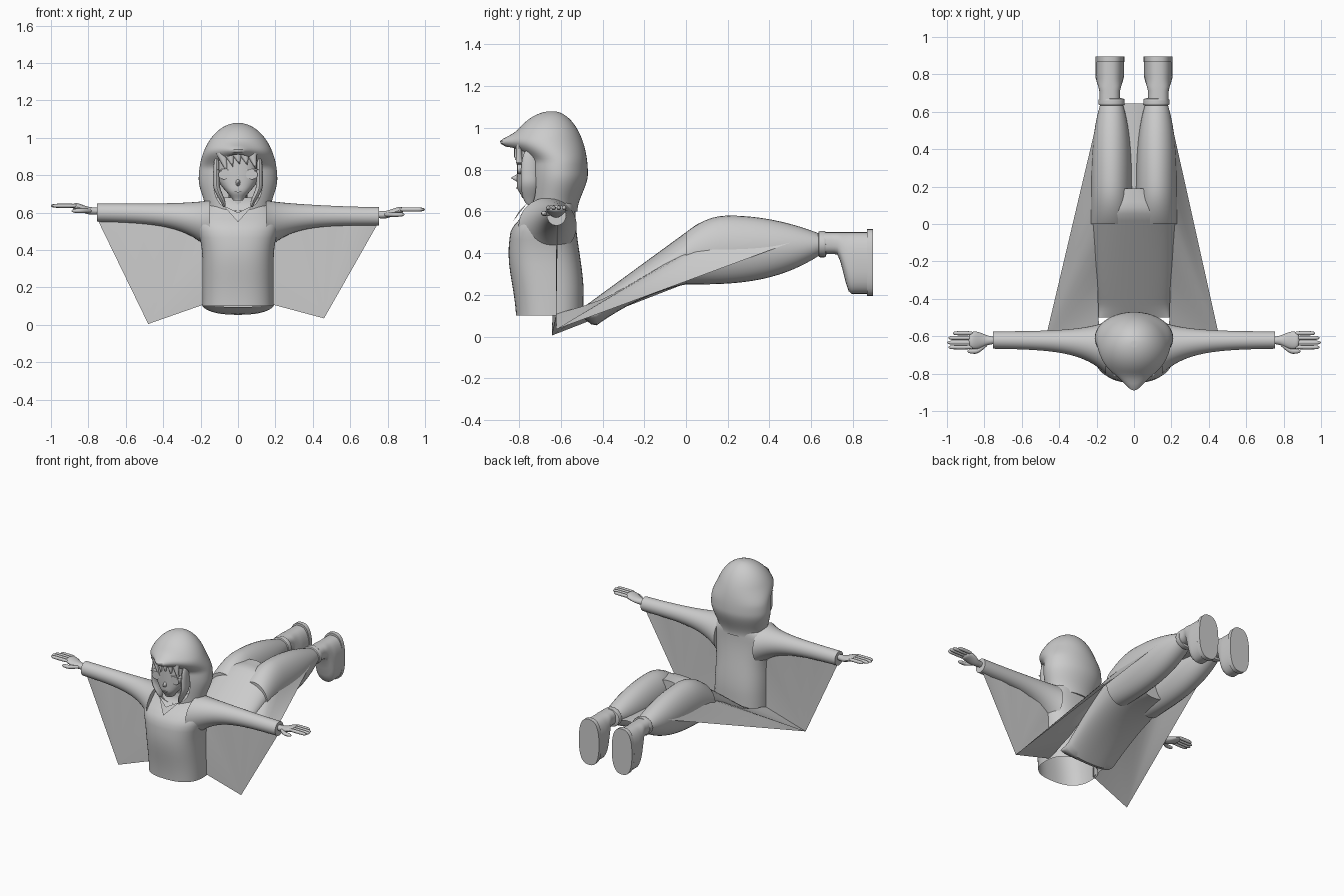
import bpy, bmesh, math
from mathutils import Vector

cube = bpy.data.objects.get("Cube")
if cube:
    bpy.data.objects.remove(cube)

grey = bpy.data.materials.new("plain_grey")
grey.use_nodes = True
grey.diffuse_color = (0.6, 0.6, 0.6, 1)
grey.node_tree.nodes["Principled BSDF"].inputs["Base Color"].default_value = grey.diffuse_color
parts = []


def ramp(value, low, high):
    """Smooth step from nought to one."""
    t = min(1, max(0, (value - low) / (high - low)))
    return t * t * (3 - 2 * t)


def bump(value, middle, width):
    return math.exp(-((value - middle) / width) ** 2)


def box(centre_a, half_a, centre_b, half_b):
    """Section limits from centres and half widths."""
    return centre_a - half_a, centre_a + half_a, centre_b - half_b, centre_b + half_b


def finish(name, bm):
    bmesh.ops.recalc_face_normals(bm, faces=bm.faces)
    mesh = bpy.data.meshes.new(name)
    bm.to_mesh(mesh)
    bm.free()
    mesh.materials.append(grey)
    obj = bpy.data.objects.new(name, mesh)
    bpy.context.collection.objects.link(obj)
    parts.append(obj)
    return obj


def loft(name, axis, start, end, section, sides=32, steps=24, power=2, pill=None,
         open_start=False, side=1, tweak=None):
    """Skin rounded sections along an axis; section(t) gives low and high limits on the other two axes."""
    bm = bmesh.new()
    rings = []
    first, second = [a for a in range(3) if a != axis]
    for step in range(steps + 1):
        u = -math.cos(math.pi * step / steps)
        t = start + (end - start) * (u + 1) / 2
        low_a, high_a, low_b, high_b = section(t)
        scale = max(0.08, math.sqrt(1 - abs(u) ** pill)) if pill else 1
        ring = []
        for k in range(sides):
            angle = math.tau * k / sides
            c, s = math.cos(angle), math.sin(angle)
            co = Vector()
            co[axis] = t
            co[first] = (low_a + high_a + (high_a - low_a) * scale * math.copysign(abs(c) ** (2 / power), c)) / 2
            co[second] = (low_b + high_b + (high_b - low_b) * scale * math.copysign(abs(s) ** (2 / power), s)) / 2
            co.x *= side
            if tweak:
                tweak(co)
            ring.append(bm.verts.new(co))
        rings.append(ring)
    for lower, upper in zip(rings, rings[1:]):
        for k in range(sides):
            following = (k + 1) % sides
            bm.faces.new((lower[k], lower[following], upper[following], upper[k]))
    bm.faces.new(rings[-1])
    if not open_start:
        bm.faces.new(rings[0])
    return finish(name, bm)


def fan(name, tip, edge):
    """Thin membrane stretched from one tip to a line of points."""
    bm = bmesh.new()
    hub = bm.verts.new(tip)
    verts = [bm.verts.new(point) for point in edge]
    for a, b in zip(verts, verts[1:]):
        bm.faces.new((hub, a, b))
    return finish(name, bm)


# Jacket body, open at the hem
def jacket_section(z):
    half = 0.19 + 0.03 * bump(z, 0.55, 0.1) - 0.07 * ramp(z, 0.6, 0.68)
    front = -0.81 - 0.04 * bump(z, 0.4, 0.2) + 0.09 * ramp(z, 0.5, 0.65)
    return -half, half, front, -0.49 - 0.04 * ramp(z, 0.2, 0.6)

loft("jacket", 2, 0.1, 0.68, jacket_section, sides=48, power=2.5, open_start=True)


# Hood with pointed brim, hollowed by a rounded opening
def hood_section(z):
    dome = math.sqrt(1 - (max(0, z - 0.78) / 0.3) ** 2)
    tuck = 1 - ramp(z, 0.6, 0.78)
    half = 0.21 * dome - 0.04 * tuck
    front = -0.64 - dome * (0.11 + 0.12 * ramp(z, 0.83, 0.95))
    return -half, half, front, -0.64 + 0.17 * dome - 0.05 * tuck

def pull_brim(co):
    if co.y < -0.68:
        co.y -= 0.06 * bump(co.x, 0, 0.06) * bump(co.z, 0.93, 0.035)

hood = loft("hood", 2, 0.6, 1.079, hood_section, sides=64, steps=60, tweak=pull_brim)
cutter = loft("hood_cutter", 1, -1, -0.6, lambda y: box(0, 0.13, 0.76, 0.15), sides=48, steps=2, power=2.3)
opening = hood.modifiers.new("opening", "BOOLEAN")
opening.operation, opening.object, opening.solver = "DIFFERENCE", cutter, "EXACT"
evaluated = hood.evaluated_get(bpy.context.evaluated_depsgraph_get())
hood.data = bpy.data.meshes.new_from_object(evaluated)
hood.modifiers.clear()
parts.remove(cutter)
bpy.data.objects.remove(cutter)


# Head, nose, mouth, neck and collar
def head_section(z):
    half = 0.015 + 0.1 * ramp(z, 0.63, 0.8)
    return -half, half, -0.785 - 0.025 * ramp(z, 0.66, 0.72), -0.72 + 0.13 * ramp(z, 0.66, 0.8)

loft("head", 2, 0.665, 0.94, head_section, power=2.5)
loft("nose", 1, -0.838, -0.8, lambda y: box(0, 0.4 * (y + 0.84), 0.76, 0.6 * (y + 0.84)), sides=12, steps=4)
loft("mouth", 1, -0.815, -0.79, lambda y: box(0, 0.018, 0.712, 0.003), sides=12, steps=2)
loft("neck", 2, 0.6, 0.7, lambda z: box(0, 0.05, -0.68, 0.05), sides=20, steps=2)
fan("collar", (0, -0.83, 0.55), [(0.02 * i, -0.8 + 0.01 * abs(i), 0.6 + 0.01 * abs(i)) for i in range(-4, 5)])

# Hair fringe: tapering locks
for i in range(5):
    x = 0.04 * (i - 2) - 0.01
    end = 0.86 - 6 * x * x
    loft("fringe_lock_%d" % i, 2, end, 0.92,
         lambda z: box(x + 0.3 * (0.92 - z), 0.03 * (z - end + 0.002) / (0.92 - end), -0.81 + 2 * x * x, 0.014),
         sides=12, steps=8)


# Sections shared by both sides
def sleeve_section(x):
    flare = math.exp(-x / 0.14)
    return -0.665 - 0.4 * flare, -0.575 + 0.15 * flare, 0.55 - 0.45 * flare, 0.645 + 0.06 * flare

def hand_section(x):
    return box(-0.622, 0.022 + 0.025 * ramp(x, 0.76, 0.85), 0.605 + 0.025 * ramp(x, 0.78, 0.88), 0.02)

def thumb_section(x):
    return box(-0.64 - 0.04 * ramp(x, 0.77, 0.85), 0.014, 0.606, 0.012)

def leg_section(y):
    half = 0.11 - 0.05 * (y / 0.64) ** 4
    bend = 2 if y < 0.2 else 0.45
    return 0.12 - half, 0.12 + half, 0.25 + 0.14 * (y / 0.64) ** 3, 0.58 - bend * (y - 0.2) ** 2

def boot_section(y):
    half = 0.055 + 0.022 * ramp(y, 0.7, 0.8)
    return 0.13 - half, 0.13 + half, 0.395 - 0.19 * ramp(y, 0.72, 0.79), 0.5

def side_hair_section(z):
    return box(0.075 + 0.04 * ramp(z, 0.63, 0.75), 0.018, -0.75, 0.04)


for side, word in ((1, "left"), (-1, "right")):
    droop = 0.016 if side > 0 else -0.004

    def hang(co):
        co.z -= droop * ramp(abs(co.x), 0.1, 0.8)

    def pair(name, *args, **options):
        loft(word + "_" + name, *args, side=side, **options)

    # Eyes and side hair
    pair("eye", 1, -0.808, -0.77, lambda y: box(0.073, 0.032, 0.803, 0.025), sides=20, steps=2)
    pair("eyelash", 1, -0.812, -0.77, lambda y: box(0.075, 0.037, 0.83, 0.005), sides=12, steps=2)
    pair("side_hair", 2, 0.63, 0.9, side_hair_section, sides=16, pill=3)

    # Sleeve flaring into the shoulder, then hand, fingers and thumb
    pair("sleeve", 0, 0.15, 0.755, sleeve_section, tweak=hang)
    pair("hand", 0, 0.74, 0.885, hand_section, sides=20, pill=8, tweak=hang)
    pair("thumb", 0, 0.78, 0.89, thumb_section, sides=12, steps=12, pill=4, tweak=hang)
    for i in range(4):
        y = -0.584 - 0.025 * i
        pair("finger_%d" % i, 0, 0.86, 1 - 0.008 * (i - 2) ** 2, lambda x: box(y, 0.011, 0.633, 0.011),
             sides=12, steps=12, pill=6, tweak=hang)

    # Trouser leg, ankle cuff, boot and sole
    pair("trouser_leg", 1, 0, 0.645, leg_section)
    pair("ankle_cuff", 1, 0.63, 0.675, lambda y: box(0.12, 0.07, 0.443, 0.063), steps=12, pill=8)
    pair("boot", 1, 0.66, 0.87, boot_section, power=2.5)
    pair("sole", 1, 0.866, 0.895, lambda y: box(0.128, 0.078, 0.355, 0.16), steps=2, power=2.6)

    # Membranes from the wing tip to the arm and waist, and to the leg
    tip = (0.46, -0.622, 0.035) if side > 0 else (-0.48, -0.643, 0.005)
    arm_edge = []
    for i in range(8):
        x = 0.75 - 0.08 * i
        arm_edge.append((side * x, -0.615 - 0.008 * (i % 2), sleeve_section(x)[2] + 0.01 - droop * x))
    arm_edge.append((side * 0.18, -0.62, 0.11))
    fan(word + "_arm_membrane", tip, arm_edge)
    leg_edge = [(side * 0.18, -0.62, 0.11)]
    for i in range(-5, 6):
        y = i / 10
        leg_edge.append((side * (0.19 + 0.02 * ramp(y, -0.5, 0.1)), y, 0.45 - 0.32 * ramp(-y, -0.2, 0.6)))
    fan(word + "_leg_membrane", tip, leg_edge)


# Seat of the trousers, open at the waist
def seat_section(y):
    half = 0.22 + 0.06 * y - 0.1 * ramp(y, 0.05, 0.2)
    bottom = max(0.25 + 0.2 * y - 0.6 * y * y, 0.04 - 0.8 * (y + 0.43))
    return -half, half, bottom, min(0.55, 0.5 + 0.73 * y)

loft("trouser_seat", 1, -0.5, 0.19, seat_section, sides=48, power=2.3, open_start=True)

# Folded strip between the legs
bm = bmesh.new()
rows = [[bm.verts.new((x, y, 0.44 - 0.01 * (abs(x) > 0.03))) for x in (-0.07, -0.02, 0.02, 0.07)] for y in (0.1, 0.645)]
for k in range(3):
    bm.faces.new((rows[0][k], rows[0][k + 1], rows[1][k + 1], rows[1][k]))
finish("leg_strip", bm)

# Smooth shading with sharp creases kept
bpy.ops.object.select_all(action="DESELECT")
for obj in parts:
    obj.select_set(True)
bpy.context.view_layer.objects.active = parts[0]
bpy.ops.object.shade_smooth_by_angle(angle=math.radians(40))
